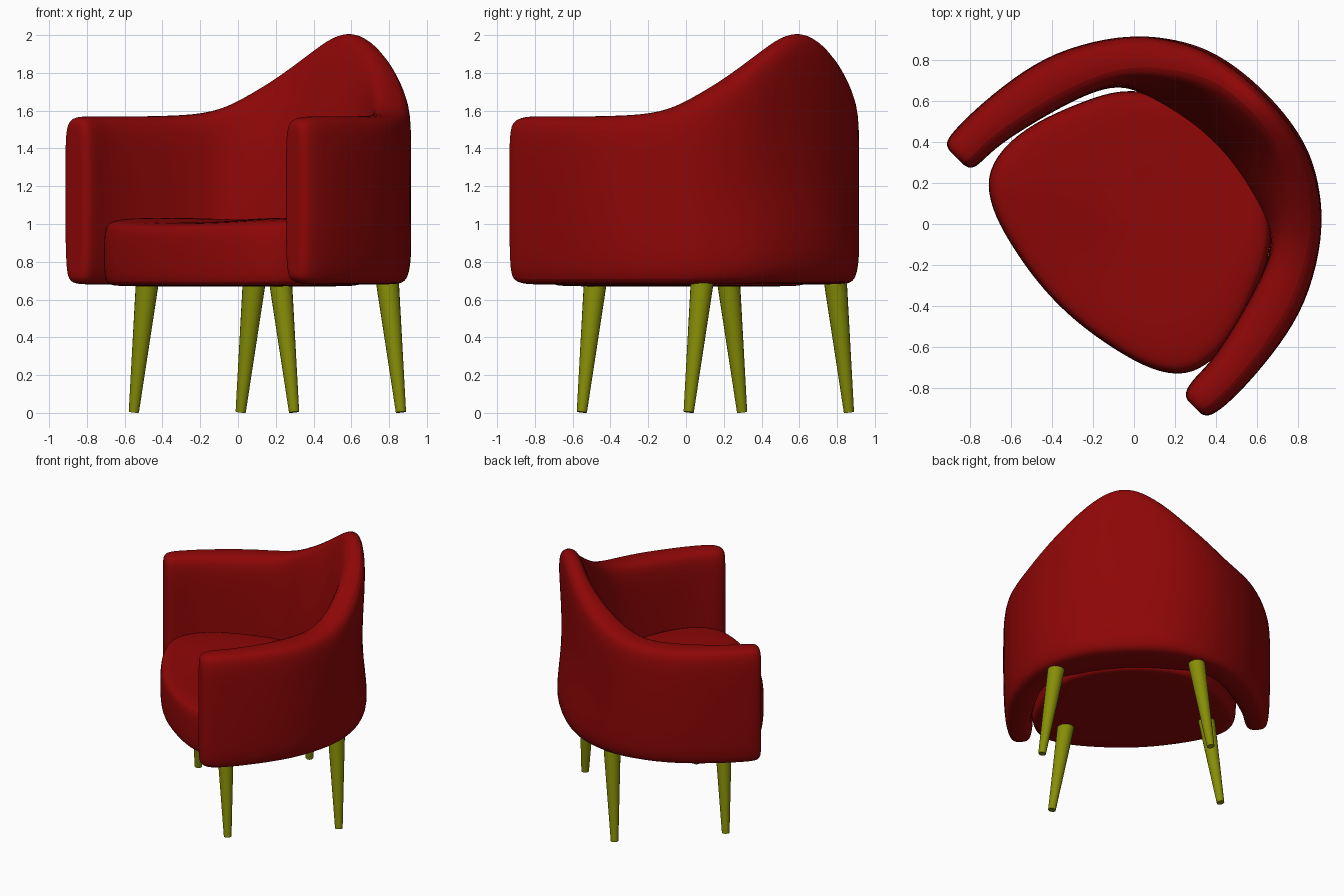
import bpy, bmesh, math
from mathutils import Vector

if "Cube" in bpy.data.objects:
    bpy.data.objects.remove(bpy.data.objects["Cube"])

R2 = math.sqrt(2)

def P(u, v, z):
    # u runs towards the back, v to the sitter's side; chair stands turned 45 degrees
    return Vector(((u + v) / R2, (u - v) / R2, z))

def material(name, color):
    m = bpy.data.materials.new(name)
    m.diffuse_color = color
    m.use_nodes = True
    m.node_tree.nodes["Principled BSDF"].inputs["Base Color"].default_value = m.diffuse_color
    return m

RED = material("red_fabric", (0.27, 0.002, 0.002, 1))
OLIVE = material("olive_wood", (0.24, 0.27, 0.002, 1))

def skin(name, rings, mat, subsurf=2):
    """Loft closed rings into a solid with capped ends."""
    bm = bmesh.new()
    loops = [[bm.verts.new(p) for p in r] for r in rings]
    n = len(rings[0])
    for a, b in zip(loops, loops[1:]):
        for i in range(n):
            j = (i + 1) % n
            bm.faces.new((a[i], a[j], b[j], b[i]))
    bm.faces.new(loops[0])
    bm.faces.new(loops[-1])
    bmesh.ops.recalc_face_normals(bm, faces=bm.faces)
    me = bpy.data.meshes.new(name)
    bm.to_mesh(me)
    bm.free()
    ob = bpy.data.objects.new(name, me)
    bpy.context.collection.objects.link(ob)
    me.materials.append(mat)
    if subsurf:
        mod = ob.modifiers.new("smooth", 'SUBSURF')
        mod.levels = mod.render_levels = subsurf
    bpy.context.view_layer.objects.active = ob
    ob.select_set(True)
    bpy.ops.object.shade_smooth_by_angle(angle=math.radians(50))
    ob.select_set(False)
    return ob

# Wraparound shell: stations from arm end to back centre
# (outer u, v, inner u, v, top height, lean 0..1)
stations = [
    (-.34, .94, -.34, .742, 1.572, 0), (-.27, .945, -.27, .742, 1.572, 0),
    (-.15, .945, -.17, .735, 1.572, 0), (.08, .925, .03, .69, 1.572, 0),
    (.32, .87, .22, .635, 1.575, 0), (.56, .735, .37, .57, 1.59, .1),
    (.71, .61, .455, .485, 1.665, .35), (.825, .455, .495, .35, 1.77, .65),
    (.89, .31, .525, .22, 1.88, .9), (.92, .14, .545, .11, 1.985, 1),
    (.925, 0, .55, 0, 2.022, 1)]
# Cross-section: (height fraction, depth in the arm, depth in the back)
section = [
    (0, .3, .25), (.02, .12, .12), (.12, .03, 0), (.4, 0, .15), (.7, 0, .12),
    (.93, .02, .06), (1, .2, .13), (1, .8, .36), (.93, .98, .5), (.7, 1, .72),
    (.4, 1, .93), (.12, .98, 1), (.02, .88, 1), (0, .7, .85)]

def shell_ring(st, side):
    uo, vo, ui, vi, top, lean = st
    ring = []
    for s, ta, tb in section:
        t = ta + (tb - ta) * lean
        ring.append(P(uo + (ui - uo) * t, side * (vo + (vi - vo) * t),
                      .68 + s * (top - .68)))
    return ring

def arm_end(side, reach):
    # rounded, slightly padded arm front, tip first
    out = []
    for du, inset in ((reach, .075), (reach, .045), (reach * .75, .014)):
        _, vo, _, vi, top, _ = stations[0]
        ring = []
        for s, t, _ in section:
            v = vo - inset + (vi - vo + 2 * inset) * t
            ring.append(P(stations[0][0] - du, side * v,
                          .68 + inset + s * (top - .68 - 2 * inset)))
        out.append(ring)
    return out

rings = arm_end(1, .085) + [shell_ring(s, 1) for s in stations]
rings += [shell_ring(s, -1) for s in reversed(stations[:-1])] + arm_end(-1, .045)[::-1]
skin("back_and_arms", rings, RED)

# Seat cushion
half = [(-.545, 0), (-.53, .2), (-.49, .4), (-.44, .56), (-.35, .69), (-.2, .735),
        (0, .715), (.25, .615), (.42, .53), (.55, .37), (.61, .18), (.625, 0)]
outline = half + [(u, -v) for u, v in reversed(half[1:-1])]

def seat_ring(z, k, lift):
    return [P(.03 + (u - .03) * k, v * k + .015, z + lift * (v / .7) ** 2)
            for u, v in outline]

skin("seat", [seat_ring(*r) for r in (
    (.67, .6, 0), (.67, .93, 0), (.685, .985, 0), (.76, 1, 0), (.92, 1, 0),
    (.975, .985, .02), (1.003, .93, .025), (1.01, .6, .025))], RED)

# Tapered legs, splayed sideways
def leg(name, u, side):
    top, bot = P(u, side * .495, .72), P(u, side * .6, .004)
    d = (bot - top).normalized()
    a = d.cross(Vector((1, 0, 0))).normalized()
    b = d.cross(a)
    def circle(c, r):
        return [c + r * (a * math.cos(t) + b * math.sin(t))
                for t in (i * math.tau / 20 for i in range(20))]
    skin(name, [circle(top, .062), circle(bot, .027)], OLIVE, subsurf=0)

for u, pos in ((-.18, "front"), (.62, "back")):
    for side, hand in ((1, "right"), (-1, "left")):
        leg(f"{pos}_leg_{hand}", u, side)
